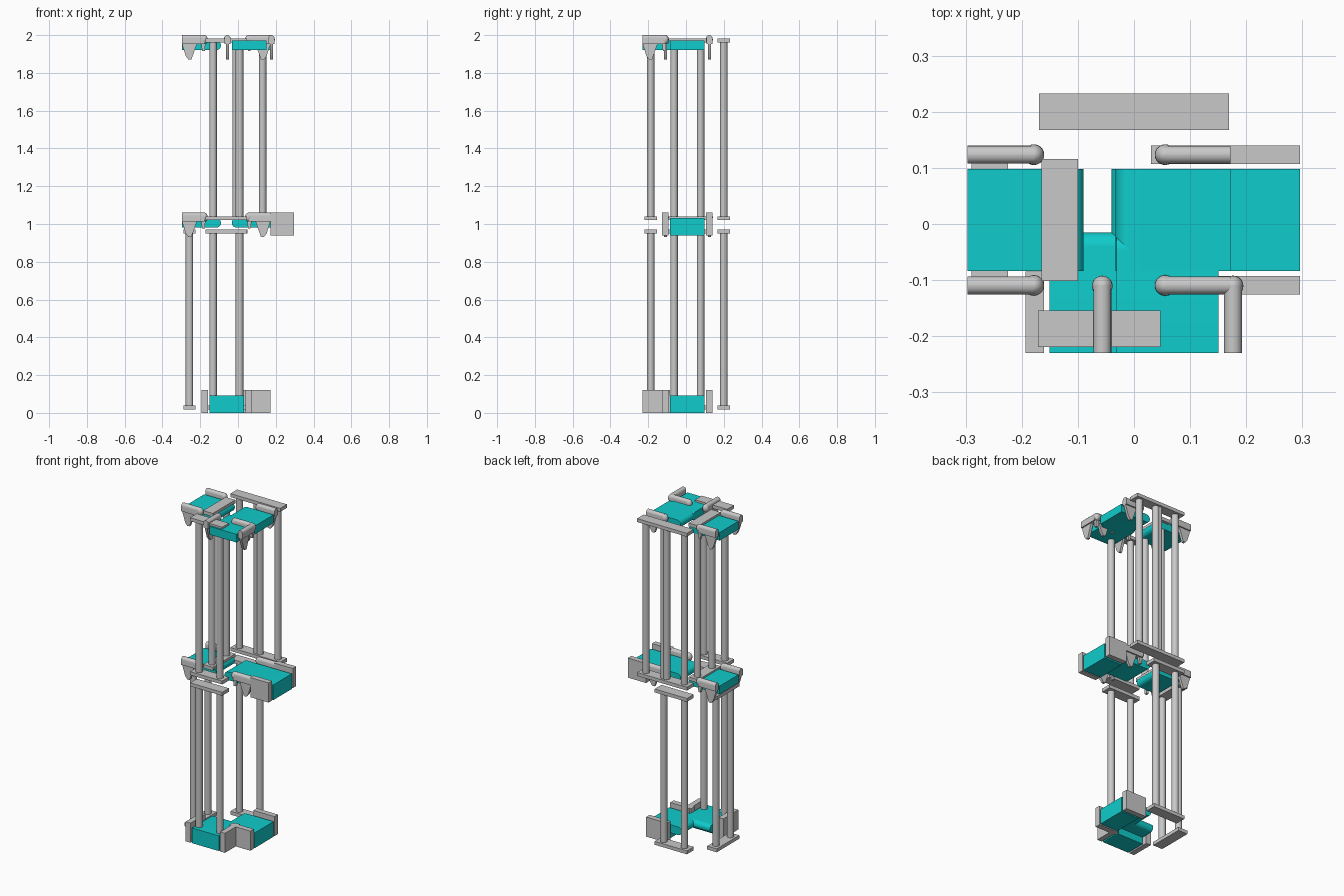
import bpy, bmesh, math
from mathutils import Matrix, Vector

if "Cube" in bpy.data.objects:
    bpy.data.objects.remove(bpy.data.objects["Cube"])


def material(name, col):
    m = bpy.data.materials.new(name)
    m.diffuse_color = (*col, 1)
    m.use_nodes = True
    m.node_tree.nodes["Principled BSDF"].inputs["Base Color"].default_value = m.diffuse_color
    return m


GREY = material("light grey metal", (0.58, 0.58, 0.58))
TEAL = material("teal belt", (0.005, 0.6, 0.6))


def finish(bm, name, mat, mtx=Matrix(), angle=35):
    bmesh.ops.recalc_face_normals(bm, faces=bm.faces)
    me = bpy.data.meshes.new(name)
    bm.transform(mtx)
    bm.to_mesh(me)
    bm.free()
    me.materials.append(mat)
    ob = bpy.data.objects.new(name, me)
    bpy.context.collection.objects.link(ob)
    bpy.context.view_layer.objects.active = ob
    ob.select_set(True)
    bpy.ops.object.shade_smooth_by_angle(angle=math.radians(angle))
    ob.select_set(False)
    return ob


def add_box(bm, lo, hi):
    lo, hi = Vector(lo), Vector(hi)
    m = Matrix.Translation((lo + hi) / 2) @ Matrix.Diagonal((*(hi - lo), 1))
    return bmesh.ops.create_cube(bm, size=1, matrix=m)["verts"]


def add_prism(bm, pts, v0, v1):
    """Extrude a (u, z) profile sideways from v0 to v1."""
    face = bm.faces.new([bm.verts.new((u, v0, z)) for u, z in pts])
    ext = bmesh.ops.extrude_face_region(bm, geom=[face])["geom"]
    bmesh.ops.translate(bm, vec=(0, v1 - v0, 0),
                        verts=[g for g in ext if isinstance(g, bmesh.types.BMVert)])


# ---- lift frames: two posts between two cross bars
def lift_frame(name, x, y, z0, z1, along_y=False):
    mtx = Matrix.Translation((x, y, 0)) @ Matrix.Rotation(math.pi / 2 if along_y else 0, 4, 'Z')
    bm = bmesh.new()
    for z in (z0, z1 - 0.021):
        add_box(bm, (-0.109, -0.0325, z), (0.109, 0.0325, z + 0.021))
    finish(bm, name + "_cross_bars", GREY, mtx)
    bm = bmesh.new()
    for s in (-0.07, 0.07):
        bmesh.ops.create_cone(bm, cap_ends=True, segments=24, radius1=0.02, radius2=0.02,
                              depth=z1 - z0 - 0.02,
                              matrix=Matrix.Translation((s, 0, (z0 + z1) / 2)))
    finish(bm, name + "_posts", GREY, mtx)


LOW, HIGH = (0.018, 0.972), (1.02, 1.983)
lift_frame("upper_back_left_lift", -0.06, 0.2, *HIGH)
lift_frame("upper_back_right_lift", 0.06, 0.2, *HIGH)
lift_frame("upper_left_lift", -0.132, 0.007, *HIGH, True)
lift_frame("upper_front_lift", -0.062, -0.187, *HIGH)
lift_frame("lower_back_lift", -0.06, 0.2, *LOW)
lift_frame("lower_left_lift", -0.257, 0.007, *LOW, True)
lift_frame("lower_front_lift", -0.062, -0.187, *LOW)


# ---- conveyors: local u points outward, v sideways, z up from z0
def place(x, y, z, deg):
    return Matrix.Translation((x, y, z)) @ Matrix.Rotation(math.radians(deg), 4, 'Z')


def roller_arc(u, z, r, n=12):
    return [(u - r * math.sin(math.pi * i / n), z + r * math.cos(math.pi * i / n))
            for i in range(n + 1)]


def belt(name, mtx, length, solid_from=None):
    r, zc, u = 0.025, 0.076, -0.045
    pts = [(length, zc + r)] + roller_arc(u, zc, r)
    if solid_from is None:
        pts.append((length, zc - r))
    else:
        pts += [(solid_from, zc - r), (solid_from, 0.008), (length, 0.008)]
    bm = bmesh.new()
    add_prism(bm, pts, -0.091, 0.091)
    finish(bm, name + "_belt", TEAL, mtx)


def rails_with_legs(name, mtx, length):
    rails, legs = bmesh.new(), bmesh.new()
    for v in (-0.1165, 0.1165):
        add_box(rails, (0.018, v - 0.016, 0.083), (length, v + 0.016, 0.13))
    # round the long top edges of the rails
    top = [e for e in rails.edges if all(p.co.z > 0.12 for p in e.verts)
           and abs(e.verts[0].co.y - e.verts[1].co.y) < 1e-4]
    bmesh.ops.bevel(rails, geom=top, offset=0.0155, segments=5, affect='EDGES', profile=0.5)
    # rounded inner rail ends
    for v in (-0.1165, 0.1165):
        bmesh.ops.create_uvsphere(rails, u_segments=20, v_segments=12, radius=0.0185,
                                  matrix=Matrix.Translation((0.0185, v, 0.106))
                                  @ Matrix.Diagonal((1, 1, 1.3, 1)))
        # tapered leg at the outer end and a short one near the inner end
        add_prism(legs, [(length - 0.08, 0.085), (length, 0.085),
                         (length - 0.02, 0.02), (length - 0.035, 0.0),
                         (length - 0.05, 0.0)], v - 0.008, v + 0.008)
        add_prism(legs, [(0.012, 0.09), (0.035, 0.09), (0.03, 0.045), (0.016, 0.045)],
                  v - 0.008, v + 0.008)
    finish(rails, name + "_rails", GREY, mtx)
    finish(legs, name + "_legs", GREY, mtx)


def side_plates(name, mtx, u0, u1, z0=0.0):
    bm = bmesh.new()
    for v in (-0.1165, 0.1165):
        add_box(bm, (u0, v - 0.0165, z0), (u1, v + 0.0165, z0 + 0.12))
    finish(bm, name + "_side_plates", GREY, mtx)


# raised conveyors on legs
for name, args, length in (
        ("top_left_conveyor", (-0.16, 0.007, 1.87, 180), 0.137),
        ("top_right_conveyor", (0.037, 0.007, 1.87, 0), 0.135),
        ("top_front_conveyor", (0.06, -0.092, 1.87, -90), 0.138),
        ("middle_left_conveyor", (-0.16, 0.007, 0.93, 180), 0.137)):
    m = place(*args)
    rails_with_legs(name, m, length)
    belt(name, m, length)

# middle right conveyor with plated outer section
m = place(0.037, 0.007, 0.93, 0)
rails_with_legs("middle_right_conveyor", m, 0.135)
side_plates("middle_right_conveyor", m, 0.135, 0.259, 0.01)
belt("middle_right_conveyor", m, 0.259, 0.135)

# ground conveyors with full side plates
for name, args, length in (
        ("bottom_right_conveyor", (0.03, 0.007, -0.008, 0), 0.142),
        ("bottom_front_conveyor", (-0.06, -0.085, -0.008, -90), 0.145)):
    m = place(*args)
    side_plates(name, m, 0.0, length, 0.008)
    belt(name, m, length, 0.02)
